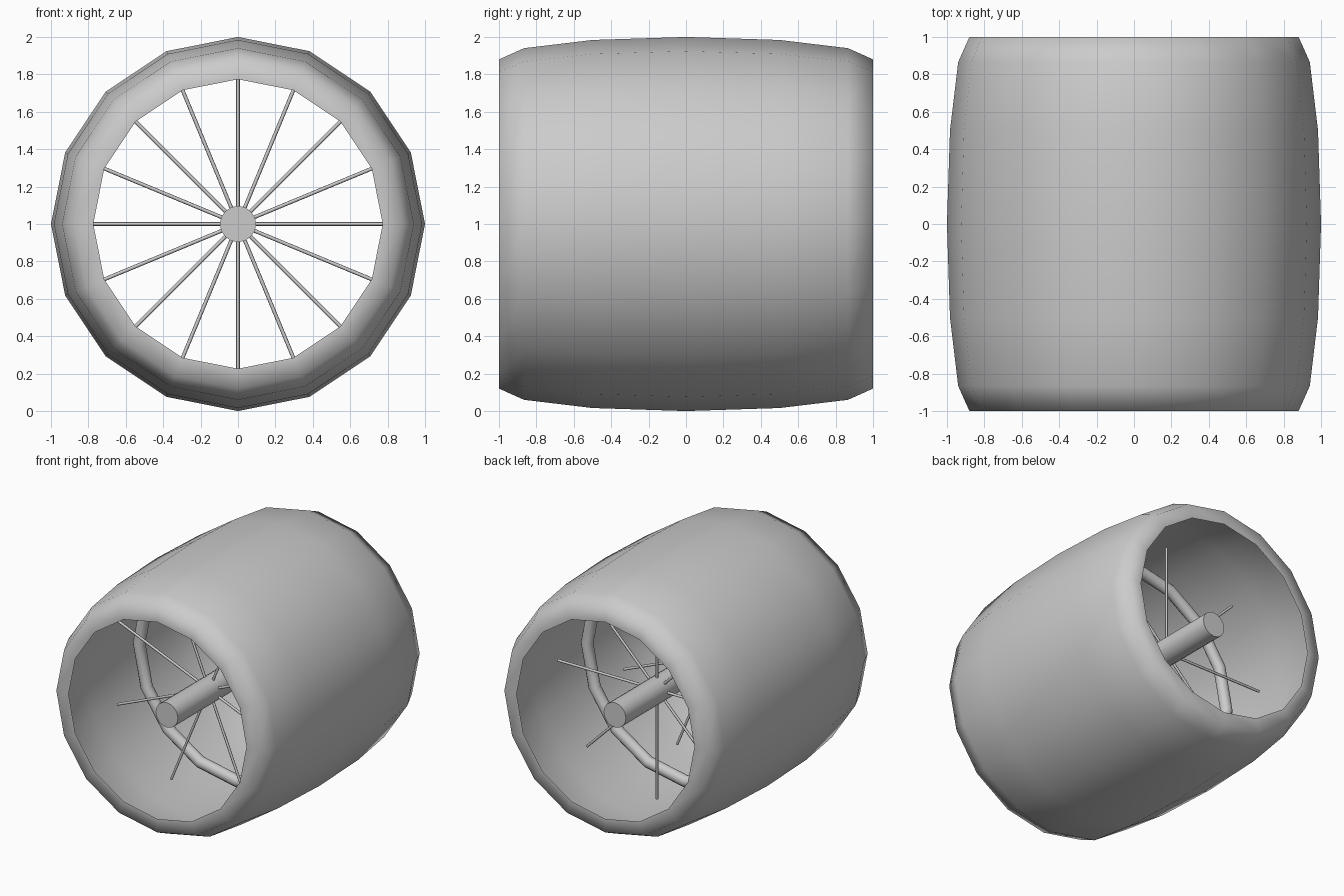
import bpy, bmesh, math
from mathutils import Vector, Matrix

if "Cube" in bpy.data.objects:
    bpy.data.objects.remove(bpy.data.objects["Cube"])

SIDES = 16
CENTRE = Vector((0, 0, 1))


def finish(name, bm, smooth_angle=None):
    mesh = bpy.data.meshes.new(name)
    bm.to_mesh(mesh)
    bm.free()
    ob = bpy.data.objects.new(name, mesh)
    ob.location = CENTRE
    bpy.context.collection.objects.link(ob)
    for p in mesh.polygons:
        p.use_smooth = True
    if smooth_angle:
        mesh.set_sharp_from_angle(angle=smooth_angle)
    return ob


def lathe(name, profile, closed=False):
    """Revolve (radius, y) points around the y axis."""
    bm = bmesh.new()
    rings = []
    for i in range(SIDES):
        a = math.tau * i / SIDES
        rings.append([bm.verts.new((r * math.cos(a), y, r * math.sin(a))) for r, y in profile])
    n = len(profile)
    for i in range(SIDES):
        a, b = rings[i], rings[(i + 1) % SIDES]
        for j in range(n if closed else n - 1):
            k = (j + 1) % n
            bm.faces.new((a[j], a[k], b[k], b[j]))
    bmesh.ops.recalc_face_normals(bm, faces=bm.faces)
    return finish(name, bm)


def rod(name, p, q, radius, sides):
    p, q = Vector(p), Vector(q)
    d = q - p
    m = Matrix.Translation((p + q) / 2) @ d.to_track_quat('Z', 'Y').to_matrix().to_4x4()
    bm = bmesh.new()
    bmesh.ops.create_cone(bm, cap_ends=True, segments=sides, radius1=radius,
                          radius2=radius, depth=d.length, matrix=m)
    return finish(name, bm, math.radians(50))


# Tyre: hollow shell, half-ellipse tread with lips turned inward
tread = [(0.88 + 0.12 * math.cos(t), math.sin(t))
         for t in (math.radians(a) for a in range(-90, 91, 30))]
lathe("tyre", [(0.774, -1)] + tread + [(0.774, 1)])

# Rim: slim round ring inside the tyre
rim = [(0.86 + 0.045 * math.cos(math.tau * k / 12), 0.045 * math.sin(math.tau * k / 12))
       for k in range(12)]
lathe("rim", rim, closed=True)

# Hub: axle along y
rod("hub", (0, -0.885, 0), (0, 0.885, 0), 0.097, 16)

# Spokes: alternate between the front and back rows
for i in range(SIDES):
    a = math.tau * i / SIDES
    y = -0.36 if i % 2 else 0.36
    c, s = math.cos(a), math.sin(a)
    rod(f"spoke_{i + 1}", (0.05 * c, y, 0.05 * s), (0.86 * c, y, 0.86 * s), 0.01, 8)
